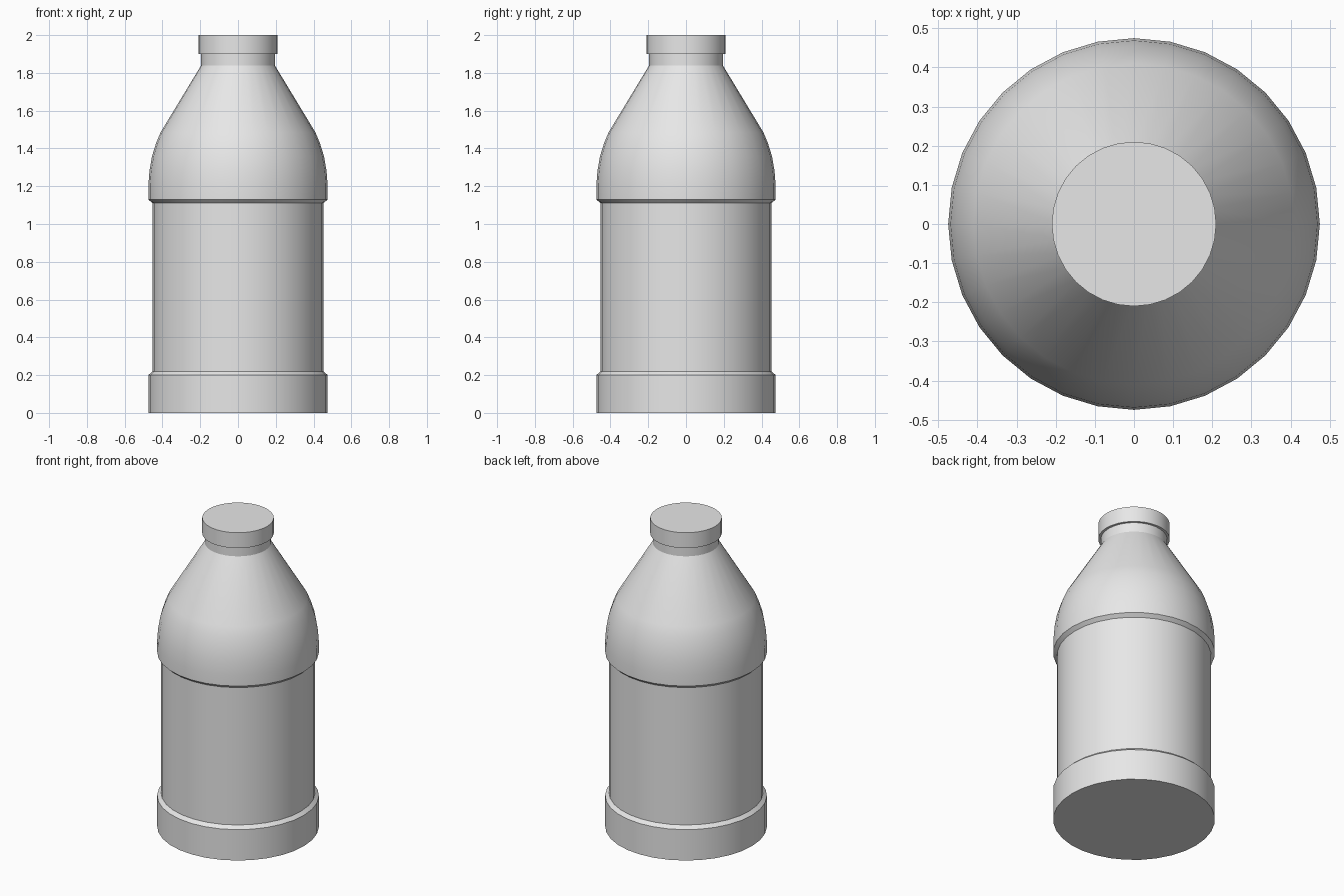
import bpy
import bmesh
from math import cos, sin, tau, radians

cube = bpy.data.objects.get("Cube")
if cube:
    bpy.data.objects.remove(cube, do_unlink=True)

SIDES = 32

grey = bpy.data.materials.new("plain_grey")
grey.use_nodes = True
colour = (0.8, 0.8, 0.8, 1.0)
grey.diffuse_color = colour
grey.node_tree.nodes["Principled BSDF"].inputs["Base Color"].default_value = colour


def lathe(name, profile):
    """Turn a (radius, height) profile into a closed solid."""
    bm = bmesh.new()
    rings = []
    for r, z in profile:
        rings.append([bm.verts.new((r * cos(tau * i / SIDES), r * sin(tau * i / SIDES), z))
                      for i in range(SIDES)])
    for low, high in zip(rings, rings[1:]):
        for i in range(SIDES):
            j = (i + 1) % SIDES
            bm.faces.new((low[i], low[j], high[j], high[i]))
    bm.faces.new(rings[0][::-1])
    bm.faces.new(rings[-1])
    mesh = bpy.data.meshes.new(name)
    bm.to_mesh(mesh)
    bm.free()
    mesh.materials.append(grey)
    obj = bpy.data.objects.new(name, mesh)
    bpy.context.collection.objects.link(obj)
    bpy.ops.object.select_all(action="DESELECT")
    obj.select_set(True)
    bpy.context.view_layer.objects.active = obj
    bpy.ops.object.shade_smooth_by_angle(angle=radians(25))
    return obj


# Bottle: base band, recessed label area, rounded shoulder, cone and neck
lathe("bottle_body", [
    (0.475, 0.0), (0.475, 0.2), (0.453, 0.22),
    (0.453, 1.11), (0.475, 1.13), (0.475, 1.2),
    (0.469, 1.28), (0.455, 1.36), (0.433, 1.43), (0.41, 1.485),
    (0.195, 1.84), (0.195, 1.9),
])

# Flat screw cap
lathe("cap", [(0.21, 1.9), (0.21, 2.0)])
